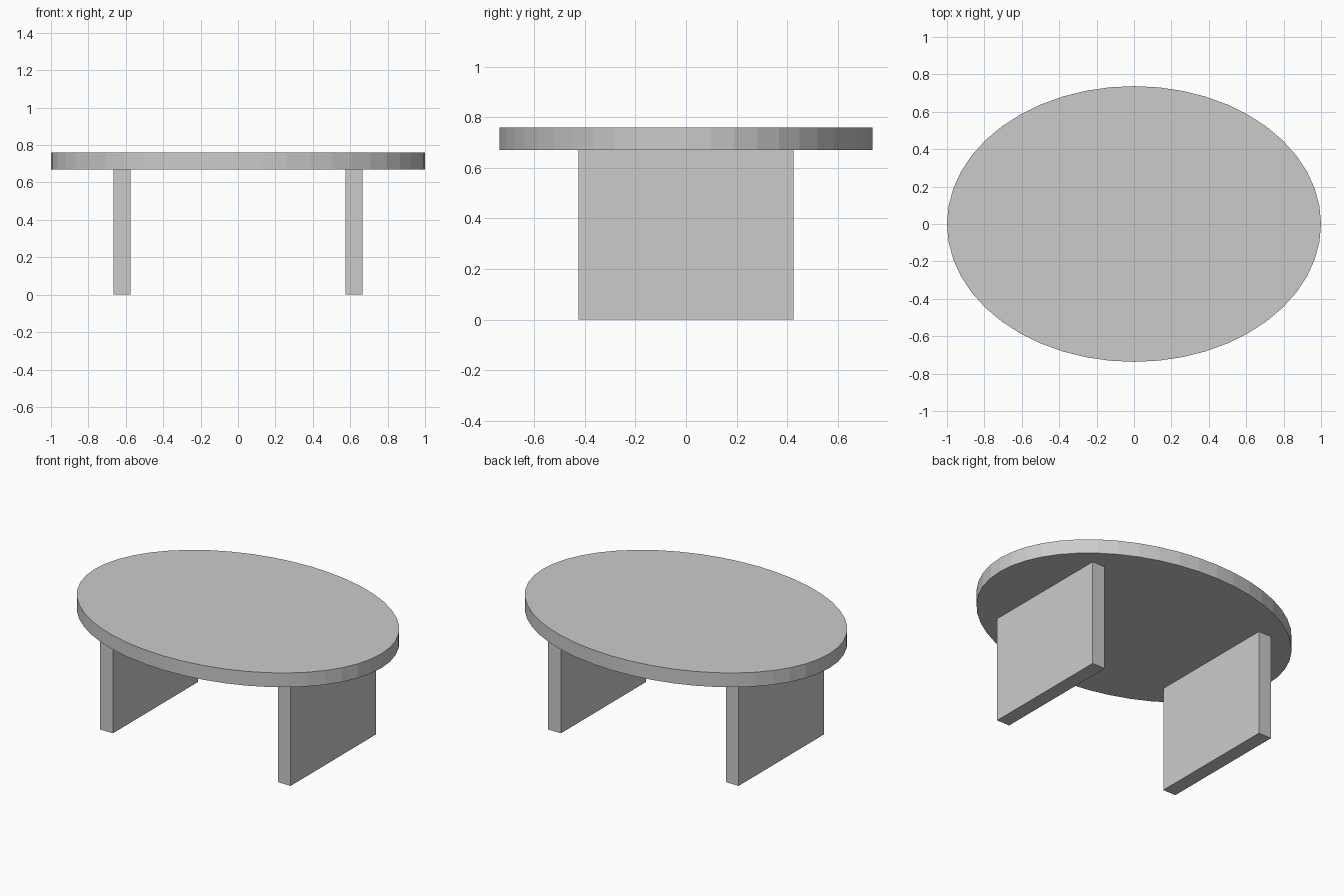
import bpy

if "Cube" in bpy.data.objects:
    bpy.data.objects.remove(bpy.data.objects["Cube"])

TOP_Z, UNDER_Z = 0.76, 0.67


def apply_scale():
    bpy.ops.object.transform_apply(location=False, rotation=False, scale=True)


# Oval tabletop: 48-sided disc squashed along y
bpy.ops.mesh.primitive_cylinder_add(
    vertices=48, radius=1, depth=TOP_Z - UNDER_Z,
    location=(0, 0, (TOP_Z + UNDER_Z) / 2))
tabletop = bpy.context.object
tabletop.name = "tabletop"
tabletop.scale = (1, 0.737, 1)
apply_scale()


# Slab legs, one at each side
def slab_leg(name, x):
    bpy.ops.mesh.primitive_cube_add(size=1, location=(x, 0, UNDER_Z / 2))
    leg = bpy.context.object
    leg.name = name
    leg.scale = (0.09, 0.85, UNDER_Z)
    apply_scale()


for name, side in (("left_leg", -1), ("right_leg", 1)):
    slab_leg(name, side * 0.62)
